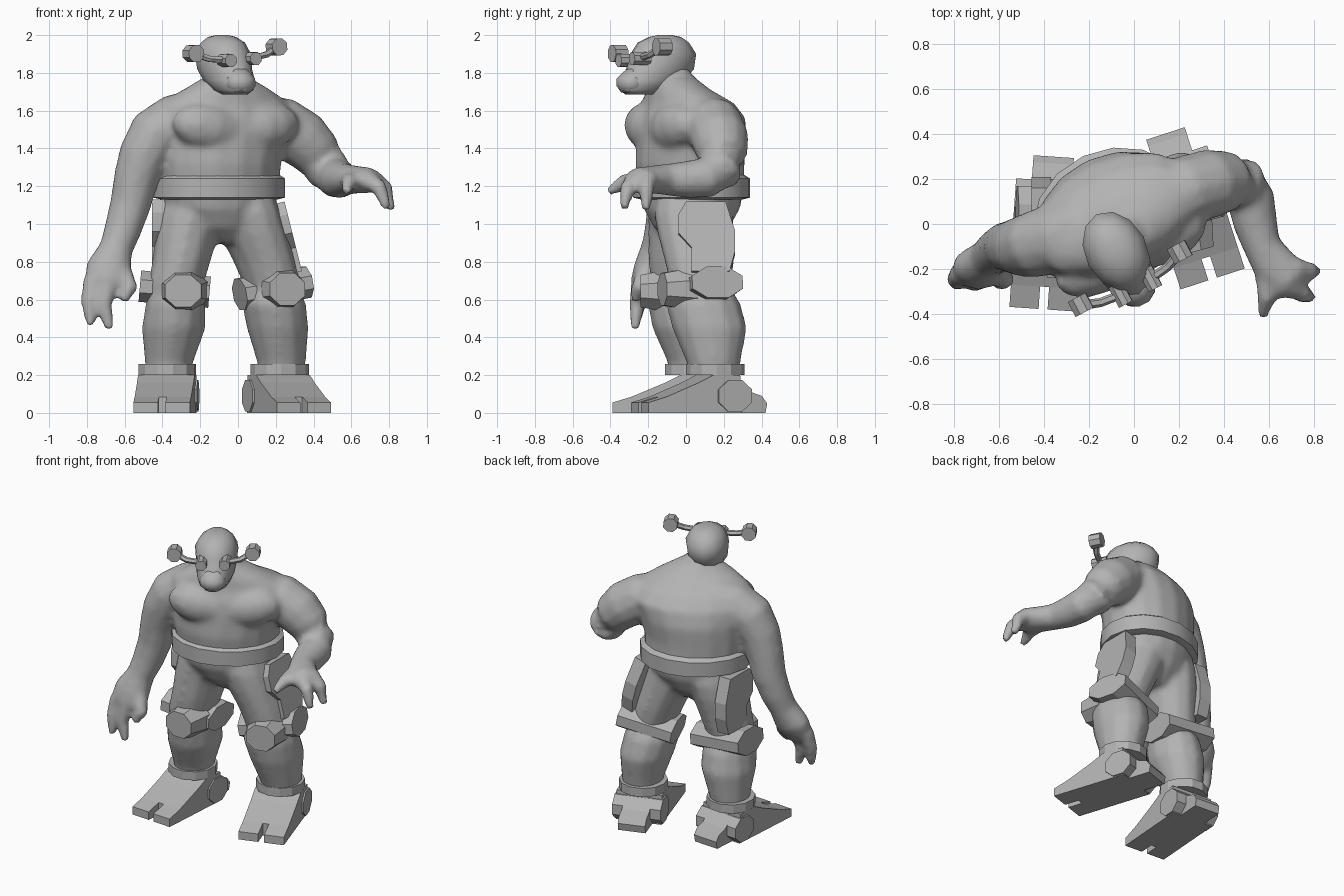
import bpy
import bmesh
from math import radians, sin, cos, pi
from mathutils import Matrix, Vector

if "Cube" in bpy.data.objects:
    bpy.data.objects.remove(bpy.data.objects["Cube"], do_unlink=True)

GREY = (0.45, 0.45, 0.45, 1)
clay = bpy.data.materials.new("plain grey")
clay.diffuse_color = GREY
clay.use_nodes = True
clay.node_tree.nodes["Principled BSDF"].inputs["Base Color"].default_value = GREY

UP = Vector((0, 0, 1))
SIDEWAYS = Vector((1, 0, 0))


def finish(name, bm, angle):
    """Turn a bmesh into a shaded object; angle is the smoothing limit."""
    bmesh.ops.recalc_face_normals(bm, faces=bm.faces)
    mesh = bpy.data.meshes.new(name)
    bm.to_mesh(mesh)
    bm.free()
    mesh.materials.append(clay)
    obj = bpy.data.objects.new(name, mesh)
    bpy.context.collection.objects.link(obj)
    if angle:
        bpy.ops.object.select_all(action="DESELECT")
        obj.select_set(True)
        bpy.context.view_layer.objects.active = obj
        bpy.ops.object.shade_smooth_by_angle(angle=radians(angle))
    return obj


def loft(name, rings, ref=SIDEWAYS, axis=None, sides=12, angle=65):
    """Skin elliptical rings (x, y, z, radius along ref, other radius)."""
    bm = bmesh.new()
    centres = [Vector(r[:3]) for r in rings]
    loops = []
    for i, ring in enumerate(rings):
        before, after = centres[max(i - 1, 0)], centres[min(i + 1, len(rings) - 1)]
        tangent = axis or (after - before).normalized()
        a = (ref - tangent * ref.dot(tangent)).normalized()
        b = tangent.cross(a)
        steps = [2 * pi * k / sides for k in range(sides)]
        loops.append([bm.verts.new(centres[i] + a * cos(t) * ring[3] + b * sin(t) * ring[-1])
                      for t in steps])
    for low, high in zip(loops, loops[1:]):
        for k in range(sides):
            n = (k + 1) % sides
            bm.faces.new((low[k], low[n], high[n], high[k]))
    bm.faces.new(loops[0])
    bm.faces.new(loops[-1])
    return finish(name, bm, angle)


def prism(name, outline, start, end, matrix, taper=1):
    """Extrude a (y, z) outline along local x, scaling the far end by taper."""
    bm = bmesh.new()
    near = [bm.verts.new((start, y, z)) for y, z in outline]
    far = [bm.verts.new((end, y * taper, z * taper)) for y, z in outline]
    count = len(outline)
    for k in range(count):
        n = (k + 1) % count
        bm.faces.new((near[k], near[n], far[n], far[k]))
    bm.faces.new(near)
    bm.faces.new(far)
    bm.transform(matrix)
    return finish(name, bm, 0)


def ngon(a, b, sides=8):
    turn = pi / sides
    return [(a * cos(2 * pi * k / sides + turn), b * sin(2 * pi * k / sides + turn))
            for k in range(sides)]


def frame(loc, yaw=0, roll=0):
    return (Matrix.Translation(loc) @ Matrix.Rotation(radians(yaw), 4, "Z")
            @ Matrix.Rotation(radians(roll), 4, "Y"))


FORWARD = Matrix.Rotation(-pi / 2, 4, "Z")   # prism axis to the front
UPWARD = Matrix.Rotation(-pi / 2, 4, "Y")    # prism axis to the top

# Torso, twisted towards the left
twist = radians(25)
lateral = Vector((cos(twist), sin(twist), 0))
front = Vector((sin(twist), -cos(twist), 0))
flesh = [loft("body", [(-.09, .03, .9, .07, .12), (-.1, .03, .98, .2, .2), (-.1, .03, 1.08, .29, .25),
                       (-.1, .03, 1.2, .33, .27), (-.1, .02, 1.32, .34, .28), (-.09, .03, 1.45, .36, .28),
                       (-.07, .03, 1.56, .4, .26), (-.07, .01, 1.64, .37, .21), (-.06, -.04, 1.71, .25, .15),
                       (-.06, -.06, 1.77, .14, .11)], lateral, UP, 16)]
loft("belt", [(-.1, .03, 1.13, .32, .26), (-.1, .03, 1.14, .36, .3), (-.1, .03, 1.24, .36, .3),
              (-.1, .03, 1.26, .33, .27)], lateral, UP, 16, 30)
for side, label in ((1, "left"), (-1, "right")):
    bm = bmesh.new()
    spot = Vector((-.08, .02, 1.51)) + front * .16 + lateral * side * .15
    bmesh.ops.create_uvsphere(bm, u_segments=12, v_segments=8, radius=1,
                              matrix=frame(spot, 25, -side * 10) @ Matrix.Diagonal((.22, .12, .13, 1)))
    flesh.append(finish(label + "_chest_muscle", bm, 65))

# Neck and head
flesh.append(loft("neck", [(-.06, 0, 1.58, .2, .17), (-.06, -.05, 1.7, .15, .13), (-.06, -.1, 1.79, .1, .11)]))
head = frame((-.08, -.12, 0), 28)
skull = loft("head", [(0, -.14, 1.685, .06, .08), (0, -.12, 1.71, .095, .14), (0, -.07, 1.76, .12, .19),
                      (0, -.02, 1.82, .13, .195), (0, 0, 1.9, .138, .185), (0, 0, 1.96, .108, .145),
                      (0, .01, 1.99, .07, .09), (0, .01, 2.0, .03, .04)], SIDEWAYS, UP)
muzzle = loft("muzzle", [(0, -.2, 1.695, .05, .045), (0, -.2, 1.73, .085, .07), (0, -.2, 1.77, .08, .07),
                         (0, -.17, 1.82, .05, .045)], SIDEWAYS, UP, 10)
for part in (skull, muzzle):
    part.data.transform(head)

# Goggles with an arm and an end disc on each side
gear = head @ frame((0, 0, 1.9), 0, -4)
for side, label in ((1, "left"), (-1, "right")):
    prism(label + "_lens", ngon(.036, .036), .13, .23, gear @ frame((side * .075, 0, -.03)) @ FORWARD)
    prism(label + "_goggle_disc", ngon(.048, .048), .1, .175, gear @ frame((side * .25, 0, .02)) @ FORWARD)
    bar = loft(label + "_goggle_arm", [(side * .09, -.18, -.025, .02, .018), (side * .17, -.17, -.015, .02, .018),
                                       (side * .25, -.14, .02, .022, .018)], Vector((0, 1, 0)), None, 6, 0)
    bar.data.transform(gear)

# Left arm, bent forward
flesh.append(loft("left_arm", [
    (.1, .09, 1.56, .13), (.23, .15, 1.52, .155), (.34, .18, 1.45, .155), (.42, .19, 1.37, .135),
    (.475, .185, 1.29, .125), (.52, .11, 1.245, .11), (.54, 0, 1.235, .1),
    (.57, -.1, 1.235, .085), (.62, -.18, 1.235, .075, .1), (.69, -.25, 1.23, .07, .1),
    (.73, -.28, 1.21, .04, .07)], Vector((-.3, .3, 1))))
# Right arm, hanging down
flesh.append(loft("right_arm", [
    (-.2, 0, 1.57, .15), (-.33, -.06, 1.53, .16), (-.44, -.09, 1.47, .15), (-.5, -.1, 1.36, .135),
    (-.54, -.1, 1.24, .12), (-.57, -.1, 1.1, .11), (-.61, -.12, .97, .1),
    (-.645, -.15, .87, .09), (-.685, -.19, .76, .125, .09), (-.7, -.22, .69, .115, .075),
    (-.71, -.23, .64, .075, .045)]))

# Fingers and thumbs as short tapering tubes
digits = {
    "left_finger_outer": ((.71, -.2, 1.24), (.78, -.21, 1.19), (.81, -.21, 1.07)),
    "left_finger_inner": ((.69, -.27, 1.23), (.75, -.31, 1.19), (.79, -.33, 1.08)),
    "left_thumb": ((.59, -.22, 1.23), (.59, -.33, 1.22), (.57, -.41, 1.17)),
    "right_finger_outer": ((-.77, -.22, .7), (-.79, -.25, .58), (-.78, -.27, .46)),
    "right_finger_inner": ((-.69, -.24, .68), (-.71, -.26, .57), (-.68, -.27, .44)),
    "right_thumb": ((-.61, -.21, .74), (-.57, -.25, .66), (-.61, -.27, .59)),
}
for name, (root, knuckle, tip) in digits.items():
    flesh.append(loft(name, [root + (.055,), knuckle + (.045,), tip + (.026,)], Vector((.8, .6, .1)), None, 8, 50))

# Legs
flesh.append(loft("left_thigh", [
    (.2, .08, .58, .14, .16), (.18, .08, .68, .15, .17), (.14, .07, .8, .16, .19),
    (.08, .05, .95, .175, .21), (.04, .04, 1.06, .18, .22), (.02, .03, 1.18, .16, .19)], lateral, UP))
flesh.append(loft("right_thigh", [
    (-.33, -.02, .58, .14, .16), (-.33, -.02, .68, .15, .17), (-.3, -.01, .8, .155, .19),
    (-.27, .01, .95, .17, .21), (-.24, .02, 1.06, .18, .22), (-.22, .03, 1.18, .16, .19)], SIDEWAYS, UP))
flesh.append(loft("left_calf", [
    (.23, .15, .2, .12, .13), (.23, .145, .27, .13, .145), (.21, .125, .45, .165, .2),
    (.19, .09, .58, .17, .2), (.19, .08, .66, .14, .16)], SIDEWAYS, UP))
flesh.append(loft("right_calf", [
    (-.37, .04, .2, .12, .13), (-.365, .04, .27, .13, .14), (-.34, .015, .45, .17, .195),
    (-.33, -.01, .58, .16, .195), (-.33, -.02, .66, .14, .16)], SIDEWAYS, UP))

# Fuse the flesh into one skin
bpy.ops.object.select_all(action="DESELECT")
for part in flesh:
    part.select_set(True)
bpy.context.view_layer.objects.active = flesh[0]
bpy.ops.object.join()
fuse = flesh[0].modifiers.new("fuse", "REMESH")
fuse.mode = "VOXEL"
fuse.voxel_size = .018
fuse.use_smooth_shade = True
soften = flesh[0].modifiers.new("soften", "SMOOTH")
soften.factor = .5
soften.iterations = 8

# Armour and feet, shared by both legs
thigh_outline = [(-.11, .24), (-.15, .17), (-.15, .07), (-.08, -.01), (-.08, -.14),
                 (.12, -.14), (.15, -.03), (.15, .08), (.1, .24)]
foot_outline = [(-.32, 0), (-.32, .085), (-.14, .16), (-.06, .2), (.09, .2), (.1, 0)]
toe_outline = [(-.42, 0), (-.42, .055), (-.32, .085), (-.3, 0)]
heel_outline = [(.05, 0), (.05, .2), (.1, .17), (.17, .11), (.23, .09), (.26, .05), (.25, 0)]

legs = (
    # label, side, ankle, foot yaw, knee bar, knee yaw, bar roll, pad, plate, plate roll
    ("left", 1, (.22, .155, 0), 18, (.185, .12, .66), 15, -10, (.225, .01, .655), (.28, .11, .88), -14),
    ("right", -1, (-.375, .04, 0), -4, (-.335, .03, .655), 0, 5, (-.29, -.1, .645), (-.43, .06, .89), 0),
)
for label, side, ankle, yaw, knee, knee_yaw, roll, pad, plate, lean in legs:
    prism(label + "_knee_bar", ngon(.15, .09), -.185, .185, frame(knee, knee_yaw, roll))
    prism(label + "_knee_pad", ngon(.14, .125), -.02, .14, frame(pad, knee_yaw) @ FORWARD, .74)
    prism(label + "_thigh_plate", thigh_outline, -side * .06, side * .025, frame(plate, 0, lean))
    foot = frame(ankle, yaw)
    prism(label + "_ankle_cuff", ngon(.155, .155, 12), .2, .26, foot @ UPWARD)
    prism(label + "_foot", foot_outline, -.15, .15, foot)
    prism(label + "_heel", heel_outline, -.09, .09, foot)
    prism(label + "_ankle_boss", ngon(.1, .09), -.16, .16, foot @ frame((0, .06, .09)))
    for toe, start, end in (("outer", .02, .15), ("inner", -.15, -.02)):
        prism(label + "_toe_" + toe, toe_outline, side * start, side * end, foot)
